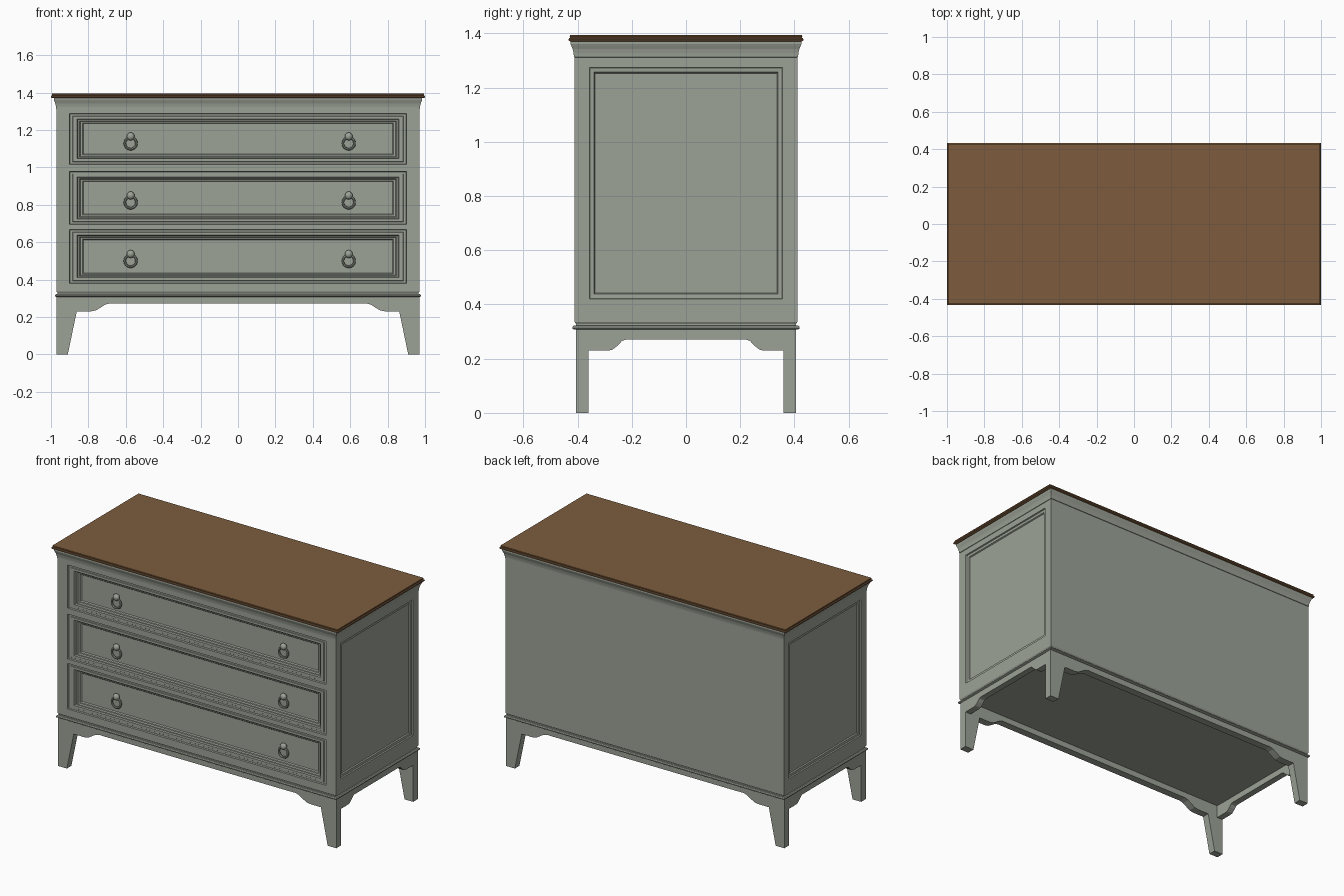
import bpy, bmesh, math
from mathutils import Matrix

if "Cube" in bpy.data.objects:
    bpy.data.objects.remove(bpy.data.objects["Cube"])

def material(name, rgb):
    m = bpy.data.materials.new(name)
    m.diffuse_color = (*rgb, 1)
    m.use_nodes = True
    m.node_tree.nodes["Principled BSDF"].inputs["Base Color"].default_value = m.diffuse_color
    return m

PAINT = material("grey_green_paint", (0.335, 0.365, 0.310))
WOOD = material("brown_wood", (0.205, 0.108, 0.047))
HX, HY = 0.97, 0.411          # half size of the carcass
Z0, Z1 = 0.336, 1.32          # carcass bottom and top

def finish(bm, name, mat, fix_normals=True):
    if fix_normals:
        bmesh.ops.recalc_face_normals(bm, faces=bm.faces)
    me = bpy.data.meshes.new(name)
    bm.to_mesh(me)
    bm.free()
    me.materials.append(mat)
    ob = bpy.data.objects.new(name, me)
    bpy.context.collection.objects.link(ob)
    return ob

def rect_loft(name, hx, hy, profile, mat):
    """Rectangular moulding: profile is (outward offset, z) from bottom to top."""
    bm = bmesh.new()
    loops = [[bm.verts.new((sx * (hx + o), sy * (hy + o), z))
              for sx, sy in ((-1, -1), (1, -1), (1, 1), (-1, 1))] for o, z in profile]
    for a, b in zip(loops, loops[1:]):
        for i in range(4):
            j = (i + 1) % 4
            bm.faces.new((a[i], a[j], b[j], b[i]))
    bm.faces.new(loops[0][::-1])
    bm.faces.new(loops[-1])
    return finish(bm, name, mat)

def panelled_face(bm, place, us, vs, is_panel, steps, ratio):
    """Flat face cut into a grid; panel cells get stepped recesses (inset, depth)."""
    for i in range(len(us) - 1):
        for j in range(len(vs) - 1):
            rings = []
            for s, d in (steps if is_panel(i, j) else [(0, 0)]):
                u0, u1 = us[i] + s * ratio, us[i + 1] - s * ratio
                v0, v1 = vs[j] + s, vs[j + 1] - s
                rings.append([bm.verts.new(place(u, v, d))
                              for u, v in ((u0, v0), (u1, v0), (u1, v1), (u0, v1))])
            for a, b in zip(rings, rings[1:]):
                for k in range(4):
                    n = (k + 1) % 4
                    bm.faces.new((a[k], a[n], b[n], b[k]))
            bm.faces.new(rings[-1])

def extrude_profile(name, pts, to3d, t0, t1):
    """Prism from a closed 2D outline between two thickness positions."""
    bm = bmesh.new()
    face = bm.faces.new([bm.verts.new(to3d(a, b, t0)) for a, b in pts])
    res = bmesh.ops.extrude_face_region(bm, geom=[face])
    delta = [q - p for p, q in zip(to3d(0, 0, t0), to3d(0, 0, t1))]
    bmesh.ops.translate(bm, vec=delta,
                        verts=[g for g in res["geom"] if isinstance(g, bmesh.types.BMVert)])
    return finish(bm, name, PAINT)

# Carcass: three drawer fronts, two panelled sides, plain back
drawer_steps = [(0, 0), (.002, .010), (.013, .010), (.015, .007), (.030, .007), (.033, .017),
                (.039, .018), (.043, .027), (.050, .028), (.055, .035)]
side_steps = [(0, 0), (.003, .007), (.018, .008), (.022, .015)]
drawers = [(0.380, 0.667), (0.695, 0.978), (1.016, 1.288)]
bm = bmesh.new()
panelled_face(bm, lambda u, v, d: (u, -HY + d, v), [-HX, -.902, .902, HX],
              [Z0] + [z for d in drawers for z in d] + [Z1],
              lambda i, j: i == 1 and j % 2 == 1, drawer_steps, 1.4)
for s in (1, -1):
    panelled_face(bm, lambda u, v, d: (s * (HX - d), s * u, v), [-HY, -.357, .357, HY],
                  [Z0, .42, 1.275, Z1], lambda i, j: i == 1 and j == 1, side_steps, 1)
panelled_face(bm, lambda u, v, d: (-u, HY - d, v), [-HX, HX], [Z0, Z1],
              lambda i, j: False, [], 1)
bmesh.ops.remove_doubles(bm, verts=bm.verts, dist=1e-5)
finish(bm, "carcass", PAINT, fix_normals=False)

# Mouldings and top
rect_loft("base_moulding", HX, HY, [(.003, .308), (.008, .311), (.008, .317), (.003, .322),
                                    (-.005, .323), (-.005, .328), (0, Z0)], PAINT)
rect_loft("cornice", HX, HY, [(0, 1.312), (.003, 1.313), (.003, 1.319), (.004, 1.328),
                              (.007, 1.342), (.012, 1.354), (.015, 1.362), (.015, 1.372)], PAINT)
rect_loft("wooden_top", 1.0, .434, [(-.008, 1.370), (-.002, 1.373), (0, 1.377), (-.002, 1.382),
                                    (-.007, 1.384), (-.005, 1.388), (-.006, 1.393),
                                    (-.009, 1.395)], WOOD)

# Tapered legs with shaped aprons, front and back
half = [(.97, .312), (.97, 0), (.91, 0), (.862, .23), (.785, .23), (.76, .235),
        (.735, .25), (.71, .266), (.685, .273), (.64, .272)]
outline = half + [(-x, z) for x, z in reversed(half)]
for name, s in (("front", -1), ("back", 1)):
    extrude_profile(name + "_legs_and_apron", outline, lambda a, b, t: (a, t, b),
                    s * .36, s * .406)

# Side aprons
half = [(.39, .312), (.39, .23), (.285, .23), (.27, .234), (.25, .25), (.237, .265), (.222, .27)]
outline = half + [(-y, z) for y, z in reversed(half)]
for name, s in (("left", -1), ("right", 1)):
    extrude_profile(name + "_apron", outline, lambda a, b, t: (t, a, b), s * .93, s * .969)

# Ring pulls: back plate, knob and hanging ring
def ring_pull(name, x, z):
    bm = bmesh.new()
    y = -HY + .035
    turn = Matrix.Rotation(math.pi / 2, 4, 'X')
    bmesh.ops.create_cone(bm, cap_ends=True, segments=20, radius1=.012, radius2=.012, depth=.02,
                          matrix=Matrix.Translation((x, y - .006, z)) @ turn)
    bmesh.ops.create_uvsphere(bm, u_segments=20, v_segments=12, radius=.021,
                              matrix=Matrix.Translation((x, y - .017, z)) @ turn
                              @ Matrix.Diagonal((1, 1, .8, 1)))
    n, m, R, r = 28, 8, .031, .0065
    grid = [[bm.verts.new((x + (R + r * math.cos(b)) * math.cos(a), y - .017 + r * math.sin(b),
                           z - .037 + (R + r * math.cos(b)) * math.sin(a)))
             for b in (2 * math.pi * k / m for k in range(m))]
            for a in (2 * math.pi * k / n for k in range(n))]
    for i in range(n):
        for j in range(m):
            p, q, k = grid[i], grid[(i + 1) % n], (j + 1) % m
            bm.faces.new((p[j], q[j], q[k], p[k]))
    ob = finish(bm, name, PAINT)
    bpy.ops.object.select_all(action='DESELECT')
    ob.select_set(True)
    bpy.context.view_layer.objects.active = ob
    bpy.ops.object.shade_smooth_by_angle(angle=math.radians(40))

for row, (a, b) in zip(("lower", "middle", "upper"), drawers):
    for side, x in (("left", -.574), ("right", .592)):
        ring_pull(f"{row}_{side}_ring_pull", x, (a + b) / 2 + .013)
